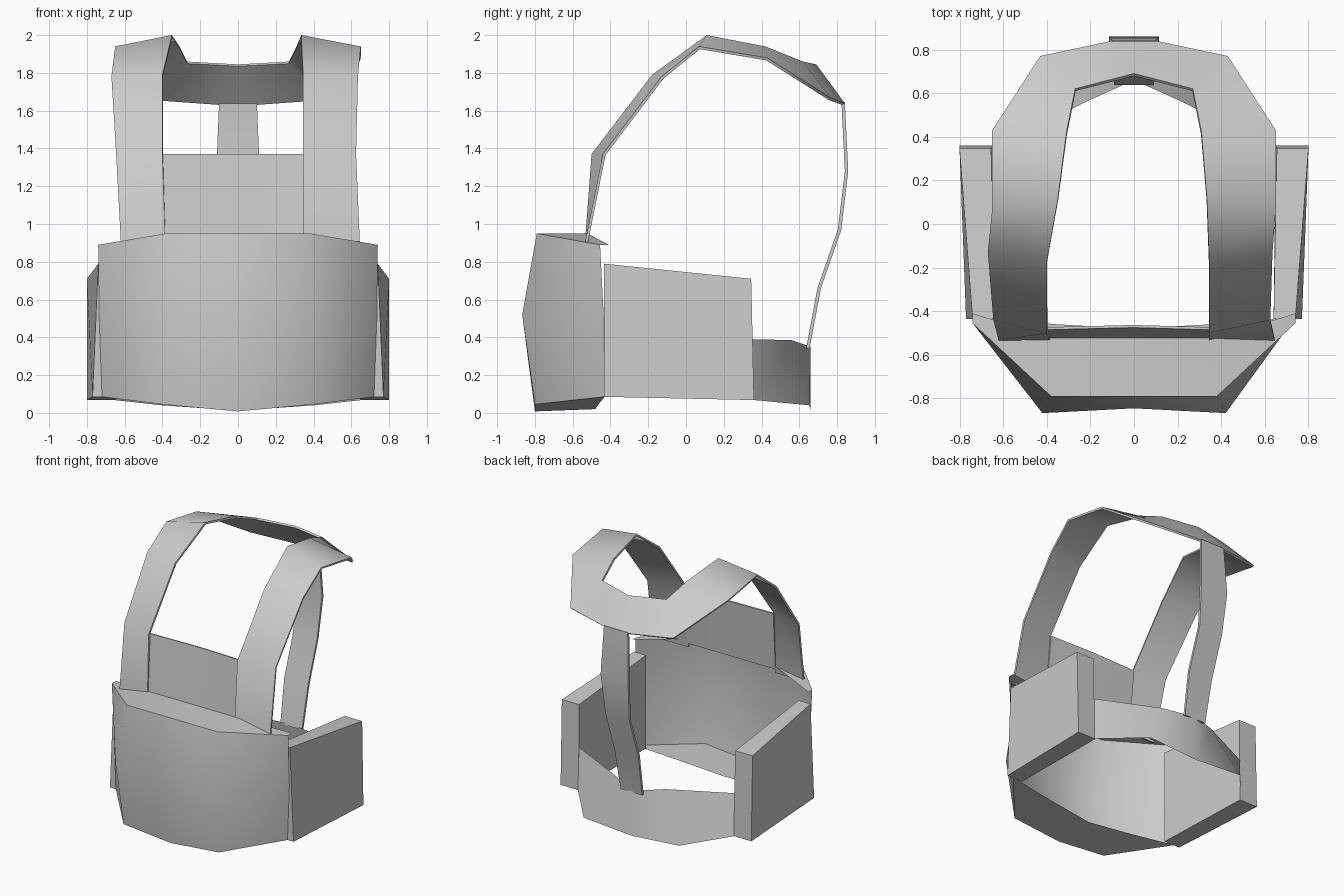
import bpy, bmesh, math

if "Cube" in bpy.data.objects:
    bpy.data.objects.remove(bpy.data.objects["Cube"])

cloth = bpy.data.materials.new("grey_cloth")
cloth.diffuse_color = (0.6, 0.6, 0.6, 1)
cloth.use_nodes = True
cloth.node_tree.nodes["Principled BSDF"].inputs["Base Color"].default_value = cloth.diffuse_color


def build(name, verts, faces, thick=0, angle=60, offset=-1):
    mesh = bpy.data.meshes.new(name)
    mesh.from_pydata(verts, [], faces)
    bm = bmesh.new()
    bm.from_mesh(mesh)
    bmesh.ops.remove_doubles(bm, verts=bm.verts, dist=1e-4)
    bmesh.ops.recalc_face_normals(bm, faces=bm.faces)
    bm.to_mesh(mesh)
    bm.free()
    ob = bpy.data.objects.new(name, mesh)
    bpy.context.collection.objects.link(ob)
    mesh.materials.append(cloth)
    if thick:
        mod = ob.modifiers.new("thickness", 'SOLIDIFY')
        mod.thickness = thick
        mod.offset = offset
    bpy.ops.object.select_all(action='DESELECT')
    ob.select_set(True)
    bpy.context.view_layer.objects.active = ob
    if thick:
        bpy.ops.object.modifier_apply(modifier="thickness")
    bpy.ops.object.shade_smooth_by_angle(angle=math.radians(angle))
    return ob


def loft(rows):
    """Vertices and quads joining rows that have equal point counts."""
    n = len(rows[0])
    verts = [p for r in rows for p in r]
    faces = [(i * n + j, i * n + j + 1, (i + 1) * n + j + 1, (i + 1) * n + j)
             for i in range(len(rows) - 1) for j in range(n - 1)]
    return verts, faces


def mirrored(half):
    """Row running from the left side to the right, given centre to right."""
    return [(-x, y, z) for x, y, z in half[:0:-1]] + half


# Front body: hollow shell open at the back, with a top and a bottom lip
front_rows = [
    [(0, -.52, .95), (.38, -.52, .95), (.74, -.41, .89)],
    [(0, -.79, .95), (.38, -.79, .95), (.74, -.455, .89)],
    [(0, -.845, .52), (.42, -.867, .52), (.735, -.435, .50)],
    [(0, -.80, .008), (.40, -.80, .045), (.72, -.435, .085)],
    [(0, -.48, .02), (.35, -.46, .05), (.72, -.43, .085)],
]
build("front_body", *loft([mirrored(r) for r in front_rows]), angle=75)

# Chest panel between the shoulder straps
build("chest_panel", *loft([
    [(-.39, -.525, .93), (0, -.525, .93), (.355, -.525, .93)],
    [(-.40, -.485, 1.37), (0, -.475, 1.37), (.345, -.485, 1.37)]]), thick=.012)

# Side pouches: tapered boxes
for s, side in ((-1, "left"), (1, "right")):
    v = [(.64, -.435, .085), (.77, -.435, .085), (.80, .36, .068), (.65, .36, .068),
         (.64, -.435, .79), (.74, -.435, .79), (.80, .345, .71), (.655, .345, .71)]
    f = [(0, 1, 2, 3), (4, 5, 6, 7), (0, 1, 5, 4), (1, 2, 6, 5), (2, 3, 7, 6), (3, 0, 4, 7)]
    build(side + "_pouch", [(s * x, y, z) for x, y, z in v], f, angle=30)

# Shoulder straps joined behind by the yoke; each row is inner edge, outer edge
yoke = [
    [(.31, .42, 1.94), (.65, .43, 1.88)],
    [(.27, .62, 1.86), (.43, .77, 1.665)],
    [(0, .69, 1.845), (.10, .84, 1.64)],
]
right = [
    [(.345, -.535, .90), (.645, -.535, .90)],
    [(.345, -.50, 1.37), (.625, -.44, 1.37)],
    [(.345, -.18, 1.79), (.635, -.13, 1.78)],
    [(.335, .11, 2.0), (.65, .07, 1.94)],
] + yoke
left = [
    [(-.385, -.535, .90), (-.62, -.535, .90)],
    [(-.40, -.50, 1.37), (-.645, -.44, 1.37)],
    [(-.40, -.18, 1.79), (-.67, -.13, 1.78)],
    [(-.35, .11, 2.0), (-.65, .07, 1.94)],
] + [[(-x, y, z) for x, y, z in r] for r in yoke]
verts, faces = loft(right + left[::-1])
build("shoulder_straps", verts, faces, thick=.015, offset=-1)

# Back strap running down from the yoke to the belt
spine = [(.10, .832, 1.645), (.115, .85, 1.28), (.10, .813, .97), (.10, .705, .66), (.09, .645, .34)]
build("back_strap", *loft([[(-w, y, z), (w, y, z)] for w, y, z in spine]), thick=.018, offset=0)

# Rear belt: straight to the back at its top edge, bulging to corners below
top = [(0, .66, .35), (.22, .56, .385), (.655, .35, .39)]
low = [(0, .66, .012), (.40, .655, .04), (.655, .36, .068)]
build("rear_belt", *loft([mirrored(top), mirrored(low)]))
